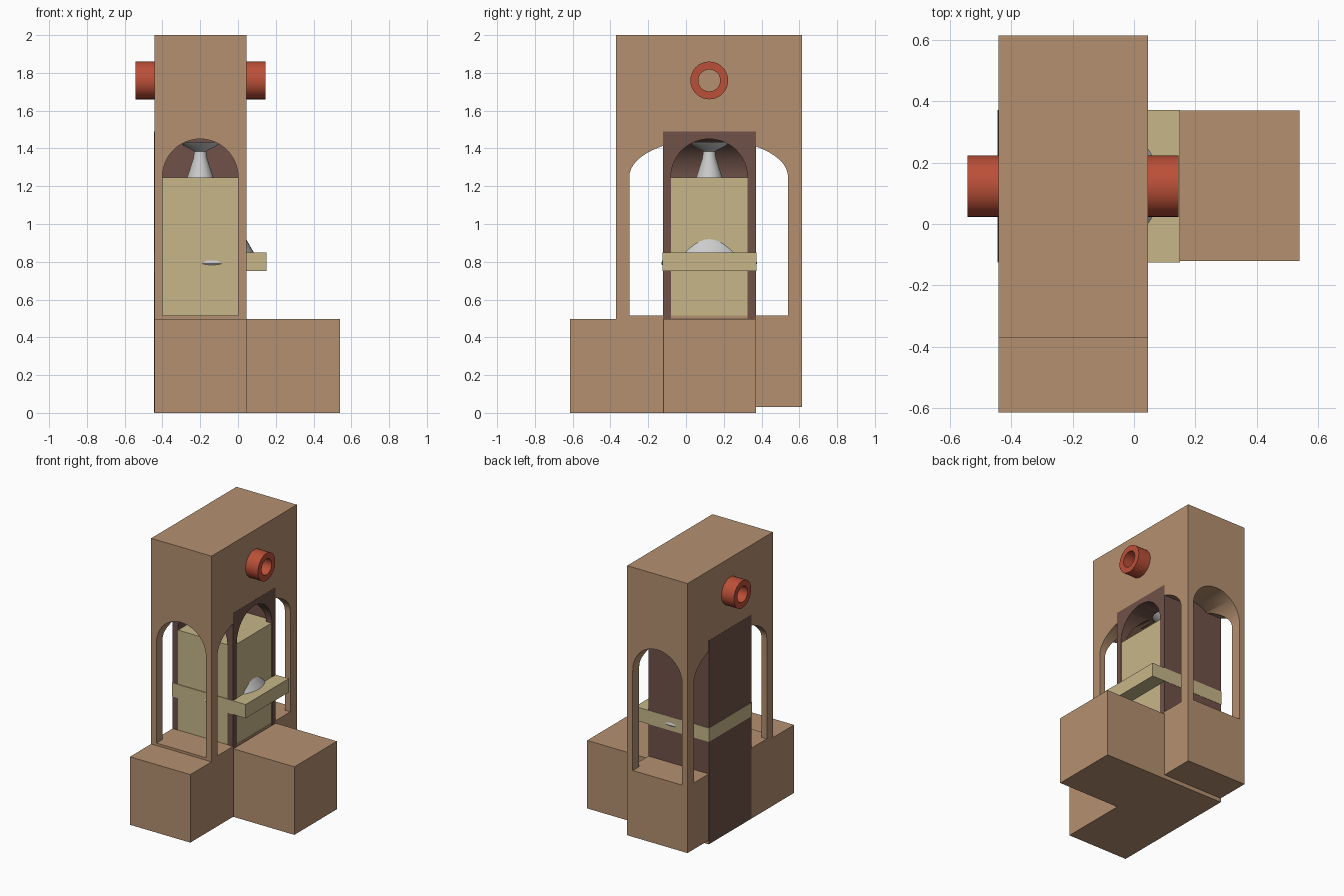
import bpy, bmesh, math

if "Cube" in bpy.data.objects:
    bpy.data.objects.remove(bpy.data.objects["Cube"])

def material(name, rgb):
    m = bpy.data.materials.new(name)
    m.diffuse_color = (*rgb, 1)
    m.use_nodes = True
    m.node_tree.nodes["Principled BSDF"].inputs["Base Color"].default_value = m.diffuse_color
    return m

TAN = material("tan_wood", (0.46, 0.28, 0.16))
DARK = material("dark_wood", (0.16, 0.085, 0.065))
CREAM = material("cream_panel", (0.57, 0.47, 0.25))
RED = material("red_ring", (0.50, 0.08, 0.04))

def finish(name, bm, mat=None):
    bmesh.ops.recalc_face_normals(bm, faces=bm.faces)
    me = bpy.data.meshes.new(name)
    bm.to_mesh(me)
    bm.free()
    ob = bpy.data.objects.new(name, me)
    bpy.context.collection.objects.link(ob)
    if mat:
        me.materials.append(mat)
    return ob

def smooth(ob):
    bpy.ops.object.select_all(action='DESELECT')
    ob.select_set(True)
    bpy.context.view_layer.objects.active = ob
    bpy.ops.object.shade_smooth_by_angle(angle=math.radians(35))

def box(name, x, y, z, mat):
    bm = bmesh.new()
    for v in bmesh.ops.create_cube(bm, size=1)["verts"]:
        v.co = [(a + b) / 2 + c * (b - a) for (a, b), c in zip((x, y, z), v.co)]
    return finish(name, bm, mat)

def arch(axis, lo, hi, z0, spring, top, start, end):
    """Round-topped prism running along axis 0 (x) or 1 (y)."""
    c, r = (lo + hi) / 2, (hi - lo) / 2
    pts = [(lo, z0), (hi, z0)]
    for i in range(33):
        a = math.pi * i / 32
        pts.append((c + r * math.cos(a), spring + (top - spring) * math.sin(a)))
    bm = bmesh.new()
    put = lambda u, d, z: (d, u, z) if axis == 0 else (u, d, z)
    f = bm.faces.new([bm.verts.new(put(u, start, z)) for u, z in pts])
    new = bmesh.ops.extrude_face_region(bm, geom=[f])["geom"]
    for v in new:
        if isinstance(v, bmesh.types.BMVert):
            v.co[axis] = end
    ob = finish("arch_cutter", bm)
    ob.hide_render = True
    return ob

def carve(ob, cutters):
    bpy.context.view_layer.objects.active = ob
    for c in cutters:
        m = ob.modifiers.new("cut", 'BOOLEAN')
        m.operation, m.solver, m.object = 'DIFFERENCE', 'EXACT', c
        bpy.ops.object.modifier_apply(modifier=m.name)
        bpy.data.objects.remove(c)
    smooth(ob)

def lathe(name, profile, loc, mat=None, steps=48, closed=False):
    bm = bmesh.new()
    vs = [bm.verts.new((r, 0, z)) for r, z in profile]
    for i in range(len(vs) if closed else len(vs) - 1):
        bm.edges.new((vs[i], vs[(i + 1) % len(vs)]))
    bmesh.ops.spin(bm, geom=bm.verts[:] + bm.edges[:], cent=(0, 0, 0),
                   axis=(0, 0, 1), angle=math.tau, steps=steps)
    bmesh.ops.remove_doubles(bm, verts=bm.verts, dist=1e-4)
    ob = finish(name, bm, mat)
    ob.location = loc
    smooth(ob)
    return ob

# Outer tower, arched through both ways so four corner posts remain
tower = box("tower", (-.443, .045), (-.37, .615), (.03, 2), TAN)
carve(tower, [arch(0, -.30, .54, .515, 1.25, 1.45, -1, 1),
              arch(1, -.40, 0, .515, 1.25, 1.45, -1, 1)])

# Base blocks
box("base_long", (-.443, .045), (-.615, .37), (0, .497), TAN)
box("base_side", (.045, .54), (-.12, .37), (0, .497), TAN)

# Inner dark housing, open to the front and the right
housing = box("inner_housing", (-.444, .046), (-.123, .37), (.002, 1.49), DARK)
carve(housing, [arch(0, -.08, .325, .5, 1.25, 1.45, -.2, .3),
                arch(1, -.40, 0, .5, 1.25, 1.45, -.4, .365)])

# Cream infill and the ledge that sticks out on the right
box("cream_infill", (-.441, .043), (-.12, .367), (.5, 1.245), CREAM)
box("ledge", (-.446, .15), (-.125, .372), (.75, .85), CREAM)

# Flared stem in the arch, and the bell that pokes through the panels
lathe("stem", [(.11, 1.435), (.085, 1.412), (.05, 1.395), (.032, 1.385),
               (.036, 1.35), (.07, 1.245), (.10, 1.12)], (-.2, .123, 0))
lathe("bell", [(0, 1.17), (.06, 1.15), (.10, 1.06), (.18, .92), (.22, .85),
               (.25, .805), (.254, .79), (.246, .78), (0, .78)], (-.137, .123, 0))

# Red rings on both sides near the top
for side, x in (("left", -.493), ("right", .095)):
    ring = lathe(side + "_ring", [(.1, -.05), (.1, .05), (.058, .05), (.058, -.05)],
                 (x, .123, 1.76), RED, 32, True)
    ring.rotation_euler = (0, math.pi / 2, 0)
